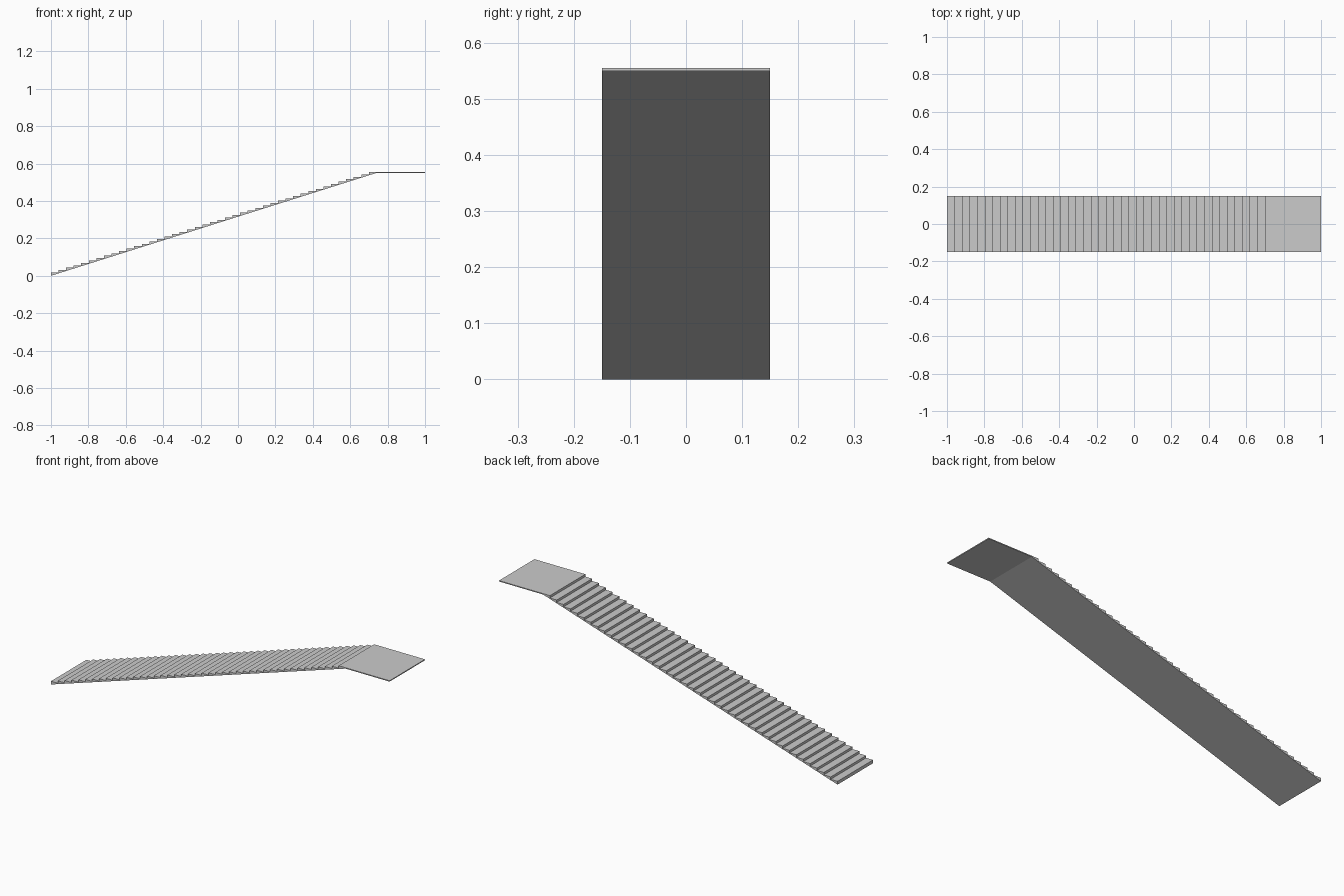
import bpy
import bmesh

cube = bpy.data.objects.get("Cube")
if cube:
    bpy.data.objects.remove(cube, do_unlink=True)

STEPS = 43            # risers, the last one reaching the landing
RUN = 1.74 / STEPS
RISE = 0.55 / STEPS
SLAB = 0.005          # vertical thickness of the slab
HALF_WIDTH = 0.1495

grey = bpy.data.materials.new("concrete_grey")
grey.use_nodes = True
colour = (0.6, 0.6, 0.6, 1)
grey.diffuse_color = colour
grey.node_tree.nodes["Principled BSDF"].inputs["Base Color"].default_value = colour

# Side profile: sloped underside, flat landing, then steps back down
top = 0.55 + SLAB
profile = [(-1, 0), (-1 + STEPS * RUN, 0.55), (1, 0.55), (1, top)]
for i in reversed(range(STEPS)):
    x = -1 + i * RUN
    z = SLAB + (i + 1) * RISE
    profile.append((x, z))
    if i:
        profile.append((x, z - RISE))

# Extrude the profile across the width
bm = bmesh.new()
side = bm.faces.new([bm.verts.new((x, -HALF_WIDTH, z)) for x, z in profile])
extruded = bmesh.ops.extrude_face_region(bm, geom=[side])
verts = [g for g in extruded["geom"] if isinstance(g, bmesh.types.BMVert)]
bmesh.ops.translate(bm, vec=(0, 2 * HALF_WIDTH, 0), verts=verts)
bmesh.ops.recalc_face_normals(bm, faces=bm.faces)

mesh = bpy.data.meshes.new("staircase_with_landing")
bm.to_mesh(mesh)
bm.free()
mesh.materials.append(grey)
stairs = bpy.data.objects.new("staircase_with_landing", mesh)
bpy.context.collection.objects.link(stairs)
